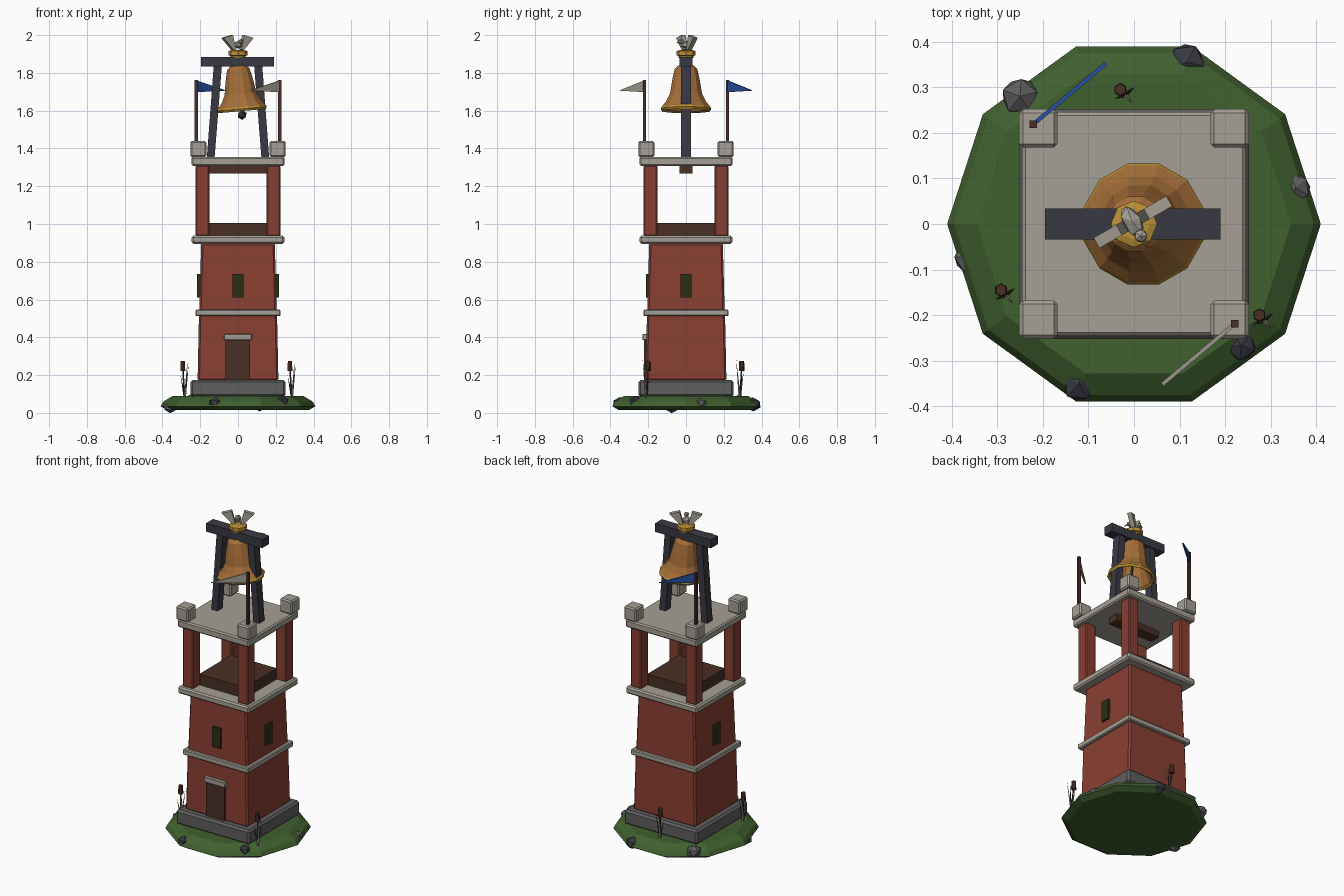
import bpy, bmesh, math, random
from mathutils import Vector, Matrix

if "Cube" in bpy.data.objects:
    bpy.data.objects.remove(bpy.data.objects["Cube"])

random.seed(4)


def material(name, hexcode):
    m = bpy.data.materials.new(name)
    rgb = [int(hexcode[i:i + 2], 16) / 255 for i in (0, 2, 4)]
    m.diffuse_color = [c / 12.92 if c < 0.04 else ((c + 0.055) / 1.055) ** 2.4 for c in rgb] + [1]
    m.use_nodes = True
    m.node_tree.nodes["Principled BSDF"].inputs["Base Color"].default_value = m.diffuse_color
    return m


GRASS = material("grass green", "40602f")
GREY = material("dark grey stone", "5e5e5e")
STONE = material("pale stone", "a5a095")
BRICK = material("brick red", "893f32")
WOOD = material("dark brown wood", "4a2f24")
SLATE = material("slate timber", "393943")
BRONZE = material("bronze", "a56e38")
GOLD = material("gold", "ba9034")
BLUE = material("flag blue", "2650a0")
OLIVE = material("window olive", "2a2f14")


def finish(bm, name, *mats):
    bmesh.ops.recalc_face_normals(bm, faces=bm.faces)
    me = bpy.data.meshes.new(name)
    bm.to_mesh(me)
    bm.free()
    for m in mats:
        me.materials.append(m)
    ob = bpy.data.objects.new(name, me)
    bpy.context.collection.objects.link(ob)
    return ob


def box(name, mat, x, y, z, bevel=0.0, taper=1.0):
    """Box from (min, max) ranges; taper scales the top about its centre."""
    bm = bmesh.new()
    bmesh.ops.create_cube(bm, size=1)
    mid = [(r[0] + r[1]) / 2 for r in (x, y, z)]
    size = [r[1] - r[0] for r in (x, y, z)]
    for v in bm.verts:
        s = taper if v.co.z > 0 else 1
        v.co = (mid[0] + v.co.x * size[0] * s, mid[1] + v.co.y * size[1] * s, mid[2] + v.co.z * size[2])
    if bevel:
        bmesh.ops.bevel(bm, geom=bm.edges[:], offset=bevel, segments=1, affect='EDGES')
    return finish(bm, name, mat)


def square(name, mat, half, z0, z1, bevel=0.0, taper=1.0):
    return box(name, mat, (-half, half), (-half, half), (z0, z1), bevel, taper)


def lathe(name, mats, profile, sides, closed=False, pick=None, turn=0.0):
    """Turn (radius, z) points; pick gives the material slot of each band."""
    bm = bmesh.new()
    rings = [[bm.verts.new((r * math.cos(turn + i * math.tau / sides), r * math.sin(turn + i * math.tau / sides), z))
              for i in range(sides)] for r, z in profile]
    n = len(rings)
    for k in range(n if closed else n - 1):
        a, b = rings[k], rings[(k + 1) % n]
        for i in range(sides):
            j = (i + 1) % sides
            f = bm.faces.new((a[i], a[j], b[j], b[i]))
            f.material_index = pick(k) if pick else 0
    if not closed:
        bm.faces.new(rings[0])
        bm.faces.new(rings[-1])
    return finish(bm, name, *mats)


def prism(name, mat, points, offset):
    """Flat polygon extruded by the offset vector, centred on the polygon."""
    bm = bmesh.new()
    half = Vector(offset) / 2
    f = bm.faces.new([bm.verts.new(Vector(p) - half) for p in points])
    ext = bmesh.ops.extrude_face_region(bm, geom=[f])
    bmesh.ops.translate(bm, vec=half * 2, verts=[v for v in ext['geom'] if isinstance(v, bmesh.types.BMVert)])
    return finish(bm, name, mat)


def spike(name, mat, a, b, r0, r1, sides):
    a, b = Vector(a), Vector(b)
    bm = bmesh.new()
    bmesh.ops.create_cone(bm, cap_ends=True, segments=sides, radius1=r0, radius2=r1, depth=(b - a).length)
    q = (b - a).to_track_quat('Z', 'Y').to_matrix().to_4x4()
    bm.transform(Matrix.Translation((a + b) / 2) @ q)
    return finish(bm, name, mat)


def ball(name, mat, centre, scale, jitter=0.0, turn=0.0, sub=1):
    bm = bmesh.new()
    bmesh.ops.create_icosphere(bm, subdivisions=sub, radius=1)
    for v in bm.verts:
        v.co *= 1 + random.uniform(-jitter, jitter)
    bm.transform(Matrix.Translation(centre) @ Matrix.Rotation(turn, 4, 'Z') @ Matrix.Diagonal((*scale, 1)))
    return finish(bm, name, mat)


# Ground mound
lathe("grass_mound", [GRASS], [(0.375, 0.015), (0.41, 0.035), (0.395, 0.06), (0.345, 0.09)], 10)

# Rocks round the mound
for x, y, r, z, mat in [(0.115, 0.355, 0.045, 0.045, SLATE), (-0.25, 0.28, 0.044, 0.06, GREY),
                        (0.355, 0.08, 0.035, 0.05, GREY), (-0.36, -0.075, 0.037, 0.03, GREY),
                        (-0.12, -0.35, 0.041, 0.05, SLATE), (0.235, -0.265, 0.037, 0.06, SLATE)]:
    ball("rock", mat, (x, y, z), (r, r, min(r * 0.85, z)), 0.06, x * 9)

# Tower body
square("plinth", GREY, 0.252, 0.085, 0.175, 0.012)
square("lower_wall", BRICK, 0.214, 0.17, 0.53, 0.01, 0.965)
square("middle_band", STONE, 0.225, 0.513, 0.547, 0.005)
square("upper_wall", BRICK, 0.205, 0.53, 0.9, 0.01, 0.95)
square("balcony_band", STONE, 0.245, 0.895, 0.938, 0.009)
square("belfry_floor", WOOD, 0.157, 0.935, 1.005)
square("roof_slab", STONE, 0.246, 1.308, 1.355, 0.008)
box("ceiling_beam", WOOD, (-0.155, 0.155), (-0.034, 0.034), (1.268, 1.312))

# Posts and corner blocks
for sx in (-1, 1):
    for sy in (-1, 1):
        def corner(c, h):
            return [tuple(sorted((s * (c - h), s * (c + h)))) for s in (sx, sy)]
        box("belfry_post", BRICK, *corner(0.188, 0.036), (0.936, 1.31), 0.006)
        box("corner_block", STONE, *corner(0.21, 0.042), (1.355, 1.44), 0.008)

# Door and windows
box("door", WOOD, (-0.065, 0.063), (-0.222, -0.19), (0.175, 0.388))
box("door_lintel", STONE, (-0.075, 0.073), (-0.23, -0.19), (0.385, 0.417), 0.003)
box("front_window", OLIVE, (-0.028, 0.028), (-0.213, -0.18), (0.61, 0.735))
for s in (-1, 1):
    box("side_window", OLIVE, sorted((s * 0.18, s * 0.216)), (-0.028, 0.028), (0.61, 0.735))

# Flags on opposite corners
for s, mat in ((1, BLUE), (-1, STONE)):
    base = Vector((-0.221 * s, 0.219 * s, 0))
    box("flag_pole", WOOD, (base.x - 0.008, base.x + 0.008), (base.y - 0.008, base.y + 0.008), (1.43, 1.762))
    tip = Vector((-0.062 * s, 0.352 * s, 1.706))
    side = Vector((-0.133, 0.159, 0)).normalized() * 0.009
    prism("flag", mat, [base + Vector((0, 0, 1.76)), base + Vector((0, 0, 1.698)), tip], side)

# Bell frame
for s in (-1, 1):
    prism("frame_leg", SLATE, [(s * 0.165, 0, 1.35), (s * 0.124, 0, 1.35), (s * 0.085, 0, 1.845), (s * 0.128, 0, 1.845)],
          (0, 0.052, 0))
box("frame_beam", SLATE, (-0.195, 0.19), (-0.034, 0.034), (1.833, 1.885))

# Tilted bell with golden lip, and clapper
bell = lathe("bell", [BRONZE, GOLD],
             [(0.005, 0.0), (0.043, 0.0), (0.062, -0.018), (0.075, -0.075), (0.088, -0.15), (0.108, -0.19),
              (0.132, -0.218), (0.137, -0.228), (0.13, -0.24), (0.115, -0.232), (0.08, -0.16), (0.055, -0.03),
              (0.005, -0.02)], 12, True, lambda k: 1 if 6 <= k <= 8 else 0, math.pi / 12)
bell.location = (0, 0, 1.837)
bell.rotation_euler = (0, -0.09, 0)
spike("clapper_rod", SLATE, (0.0, 0, 1.81), (0.022, 0, 1.58), 0.008, 0.008, 6)
ball("clapper", SLATE, (0.022, 0, 1.577), (0.026, 0.026, 0.026))

# Gold crown on the beam
lathe("crown", [GOLD], [(0.04, 1.88), (0.04, 1.89), (0.051, 1.893), (0.051, 1.915), (0.035, 1.92)], 8)

# Perched bird with raised wings
heading = Matrix.Rotation(math.radians(30), 4, 'Z')
ball("bird_body", STONE, (-0.004, 0.005, 1.948), (0.022, 0.042, 0.02), 0, math.radians(30))
ball("bird_head", STONE, heading @ Vector((0, -0.03, 1.966)), (0.016, 0.016, 0.015))
spike("bird_beak", GOLD, heading @ Vector((0, -0.04, 1.963)), heading @ Vector((0, -0.062, 1.958)), 0.007, 0, 4)
for s in (-1, 1):
    wing = [(s * 0.015, 0.005, 1.925), (s * 0.03, 0.005, 1.92), (s * 0.092, 0.005, 1.985), (s * 0.035, 0.005, 2.0)]
    prism("bird_wing", STONE, [heading @ Vector(p) for p in wing], heading @ Vector((0, 0.026, 0)))

# Reeds: stalk, seed head and dry blades
for x, y in ((-0.03, 0.295), (-0.292, -0.145), (0.275, -0.2)):
    spike("reed_stalk", WOOD, (x + 0.01, y - 0.01, 0.08), (x, y, 0.24), 0.005, 0.004, 5)
    spike("reed_head", WOOD, (x, y, 0.223), (x, y, 0.275), 0.015, 0.013, 6)
    for k in range(4):
        a = -0.9 + k * 1.5
        foot = (x + 0.01, y - 0.01, 0.08)
        tip = (x + 0.01 + 0.025 * math.cos(a), y - 0.01 + 0.025 * math.sin(a), 0.2 + 0.028 * (3 - k))
        spike("reed_blade", STONE if k % 2 == 0 else WOOD, foot, tip, 0.007, 0.0, 3)
